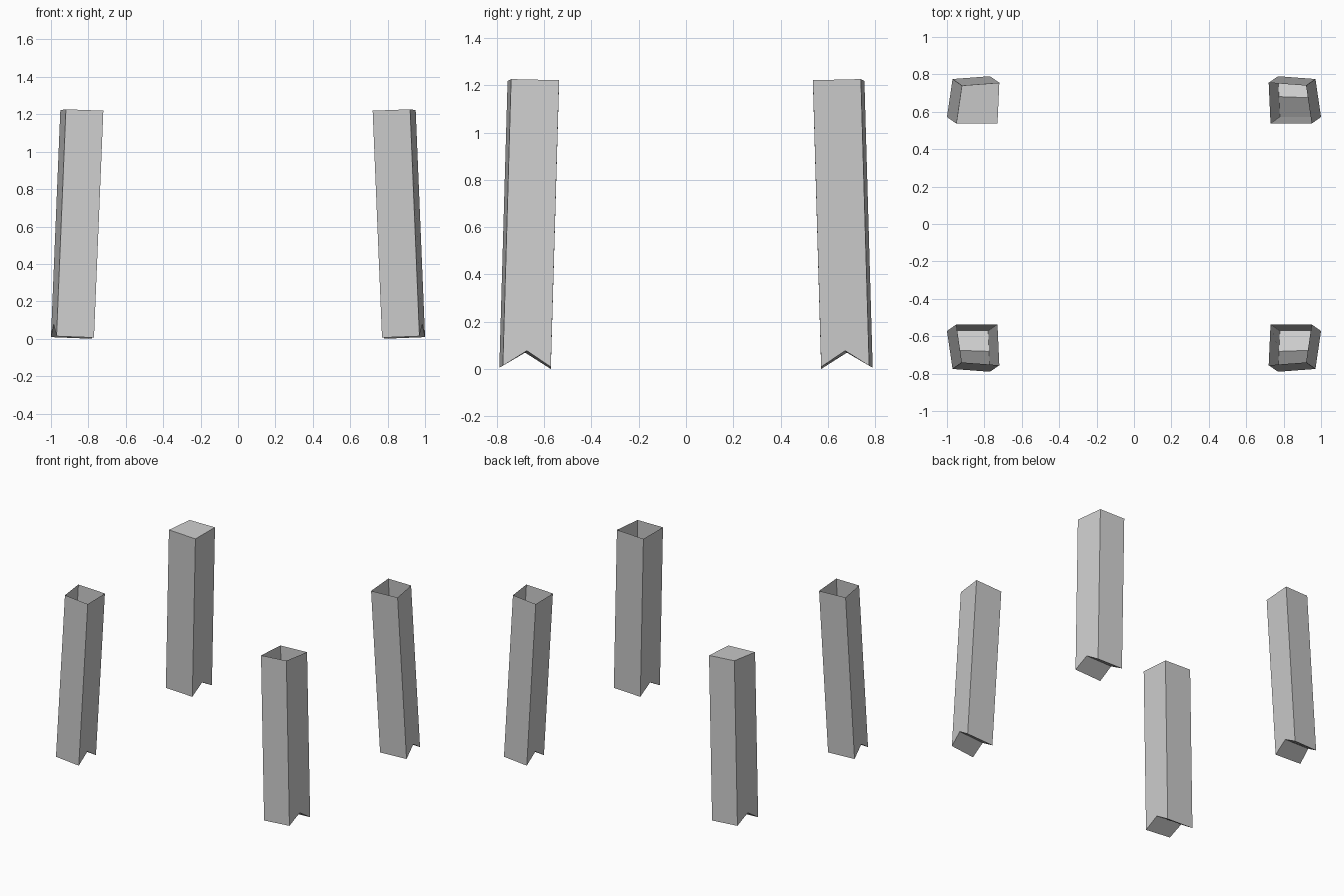
import bpy
import bmesh

if "Cube" in bpy.data.objects:
    bpy.data.objects.remove(bpy.data.objects["Cube"])

# Skewed-square cross-section at the top of a leg (+x, +y quadrant), counter-clockwise
TOP = [(0.73, 0.537), (0.95, 0.537), (0.92, 0.74), (0.72, 0.755)]
SPLAY = (0.05, 0.035)      # outward drift from top to foot
HEIGHT = 1.213
NOTCH = 0.066


def tilt(x, y):
    """End cuts are square to the splayed leg, so they rise outward."""
    return (x - 0.73) * 0.04 + (y - 0.537) * 0.03


def make_leg(name, sx, sy, capped):
    bm = bmesh.new()

    def vert(x, y, z):
        return bm.verts.new((x * sx, y * sy, max(z, 0.0)))

    # Top ring and foot ring
    top = [vert(x, y, HEIGHT + tilt(x, y)) for x, y in TOP]
    foot_xy = [(x + SPLAY[0], y + SPLAY[1]) for x, y in TOP]
    foot = [vert(x, y, tilt(*p)) for (x, y), p in zip(foot_xy, TOP)]

    # Ridge of the V notch, halfway along the inner and outer sides
    def ridge(i, j):
        x, y = [(foot_xy[i][k] + foot_xy[j][k]) / 2 for k in (0, 1)]
        z = (tilt(*TOP[i]) + tilt(*TOP[j])) / 2 + NOTCH
        return vert(x, y, z)

    outer, inner = ridge(1, 2), ridge(3, 0)

    # Side walls and notched sole
    faces = [
        (foot[0], foot[1], top[1], top[0]),
        (foot[1], outer, foot[2], top[2], top[1]),
        (foot[2], foot[3], top[3], top[2]),
        (foot[3], inner, foot[0], top[0], top[3]),
        (foot[1], foot[0], inner, outer),
        (outer, inner, foot[3], foot[2]),
    ]
    # Only one leg has a closed top
    if capped:
        faces.append(tuple(top))
    for f in faces:
        bm.faces.new(f if sx * sy > 0 else f[::-1])

    mesh = bpy.data.meshes.new(name)
    bm.to_mesh(mesh)
    bm.free()
    obj = bpy.data.objects.new(name, mesh)
    bpy.context.collection.objects.link(obj)


# Four splayed legs
for sy, depth in ((-1, "front"), (1, "back")):
    for sx, side in ((-1, "left"), (1, "right")):
        make_leg(f"{depth}_{side}_leg", sx, sy, capped=(sx < 0 < sy))
